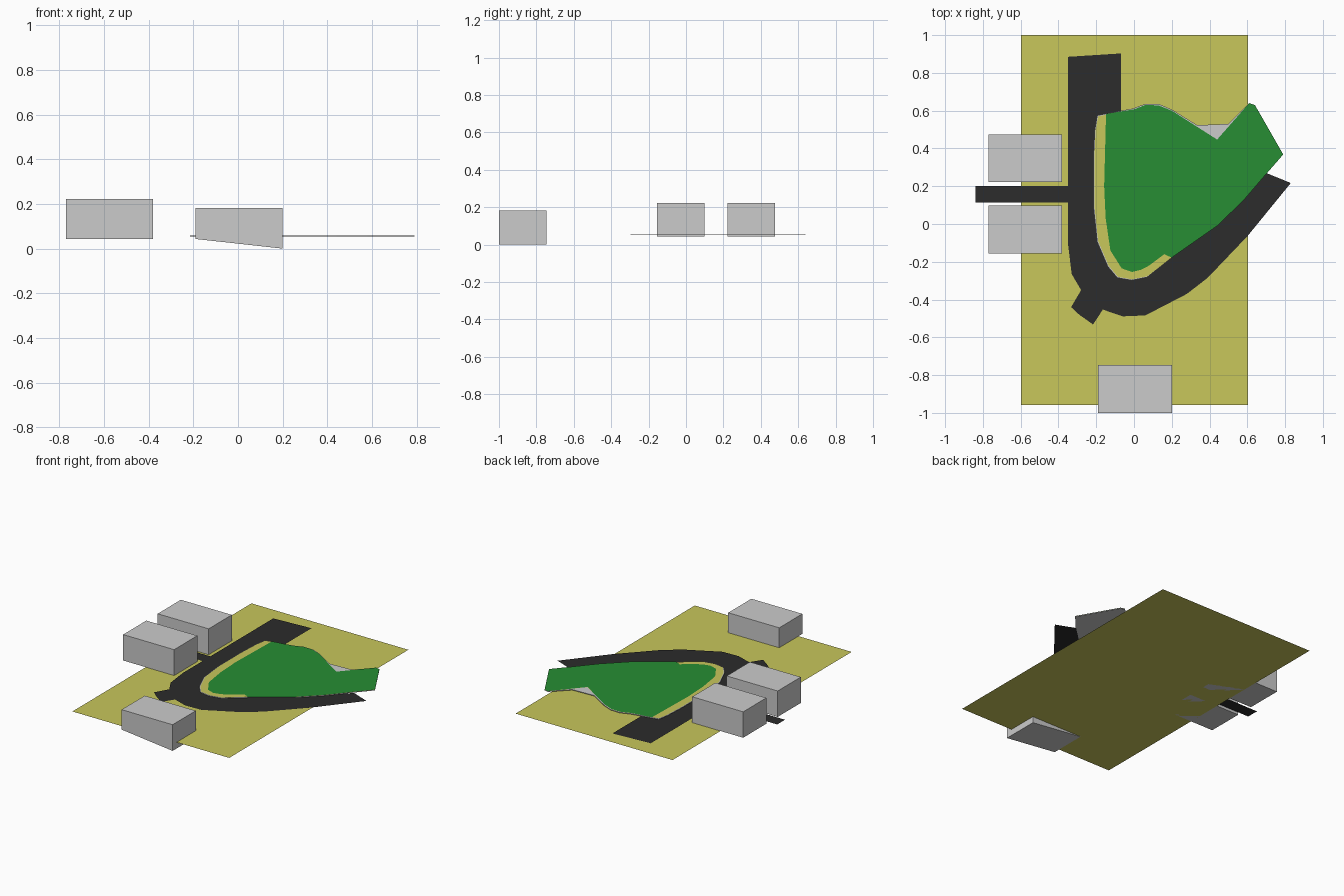
import bpy, bmesh

if "Cube" in bpy.data.objects:
    bpy.data.objects.remove(bpy.data.objects["Cube"])


def material(name, rgb):
    m = bpy.data.materials.new(name)
    m.diffuse_color = (*rgb, 1)
    m.use_nodes = True
    m.node_tree.nodes["Principled BSDF"].inputs["Base Color"].default_value = m.diffuse_color
    return m


SAND = material("sand", (0.58, 0.57, 0.105))
GREEN = material("green", (0.02, 0.27, 0.033))
ASPHALT = material("asphalt", (0.025, 0.025, 0.025))


def finish(name, bm, mat=None):
    mesh = bpy.data.meshes.new(name)
    bm.to_mesh(mesh)
    bm.free()
    ob = bpy.data.objects.new(name, mesh)
    bpy.context.collection.objects.link(ob)
    if mat:
        mesh.materials.append(mat)
    return ob


def plate(name, pts, z, mat=None, thick=0.0):
    """Flat outline at height z, optionally thickened downwards."""
    bm = bmesh.new()
    face = bm.faces.new([bm.verts.new((x, y, z)) for x, y in pts])
    face.normal_update()
    if face.normal.z < 0:
        face.normal_flip()
    if thick:
        ext = bmesh.ops.extrude_face_region(bm, geom=[face], use_keep_orig=True)
        verts = [g for g in ext["geom"] if isinstance(g, bmesh.types.BMVert)]
        bmesh.ops.translate(bm, verts=verts, vec=(0, 0, -thick))
        bmesh.ops.recalc_face_normals(bm, faces=bm.faces)
    bmesh.ops.triangulate(bm, faces=[f for f in bm.faces if len(f.verts) > 4])
    return finish(name, bm, mat)


def rect(x0, x1, y0, y1):
    return [(x0, y0), (x1, y0), (x1, y1), (x0, y1)]


def building(name, x0, x1, y0, y1, base_left, base_right, top):
    """Block whose base may slope along x."""
    bm = bmesh.new()
    bmesh.ops.create_cube(bm, size=2)
    for v in bm.verts:
        x = x1 if v.co.x > 0 else x0
        y = y1 if v.co.y > 0 else y0
        base = base_right if v.co.x > 0 else base_left
        v.co = (x, y, top if v.co.z > 0 else base)
    return finish(name, bm)


# Ground sheet
plate("ground", rect(-0.597, 0.603, -0.957, 1.0), 0.043, SAND)

# Curved main road: outer edge with the side stub, then inner edge under the island
road = [(-0.35, 0.885), (-0.35, -0.1), (-0.33, -0.265), (-0.28, -0.35), (-0.333, -0.44),
        (-0.29, -0.48), (-0.217, -0.532), (-0.165, -0.453), (-0.06, -0.489), (0.06, -0.484),
        (0.28, -0.37), (0.39, -0.285), (0.6, -0.065), (0.83, 0.217), (0.7, 0.27),
        (0.5, 0.08), (0.25, -0.12), (0.05, -0.235), (-0.04, -0.23), (-0.07, -0.1), (-0.07, 0.903)]
plate("main_road", road, 0.049, ASPHALT)
plate("access_road", rect(-0.838, -0.345, 0.115, 0.2), 0.048, ASPHALT)

# Island outline: shared back and right edge, separate left edges for verge and lawn
shared = [(0.0, 0.607), (0.06, 0.63), (0.13, 0.628), (0.2, 0.6), (0.33, 0.517), (0.44, 0.447),
          (0.61, 0.64), (0.64, 0.63), (0.79, 0.368), (0.7, 0.265), (0.58, 0.125),
          (0.44, -0.01), (0.2, -0.178)]
verge_left = [(0.07, -0.277), (-0.01, -0.293), (-0.085, -0.28), (-0.135, -0.22), (-0.19, -0.09),
              (-0.21, 0.1), (-0.21, 0.35), (-0.203, 0.5), (-0.19, 0.57)]
lawn_left = [(0.16, -0.16), (0.08, -0.22), (0.035, -0.243), (-0.01, -0.254), (-0.065, -0.235),
             (-0.125, -0.14), (-0.15, 0.03), (-0.158, 0.2), (-0.148, 0.583)]

# Grey kerb slab slightly wider than the verge, with a shallower notch at the back
kerb = [(-0.005, 0.612), (0.06, 0.636), (0.135, 0.634), (0.2, 0.606), (0.335, 0.523),
        (0.5, 0.53)] + shared[6:] + [(x * 1.015 - 0.002, y - 0.005) for x, y in verge_left[:-1]] + [(-0.195, 0.575)]
plate("kerb", kerb, 0.0575, thick=0.004)
plate("verge", shared + verge_left, 0.0585, SAND)
plate("lawn", shared + lawn_left, 0.0595, GREEN)

# Buildings: two on the left side and one at the front with a sloping base
for i, y in enumerate((-0.155, 0.222)):
    building(f"side_building_{i + 1}", -0.77, -0.38, y, y + 0.253, 0.043, 0.043, 0.222)
building("front_building", -0.19, 0.2, -1.0, -0.747, 0.043, 0.0, 0.181)
